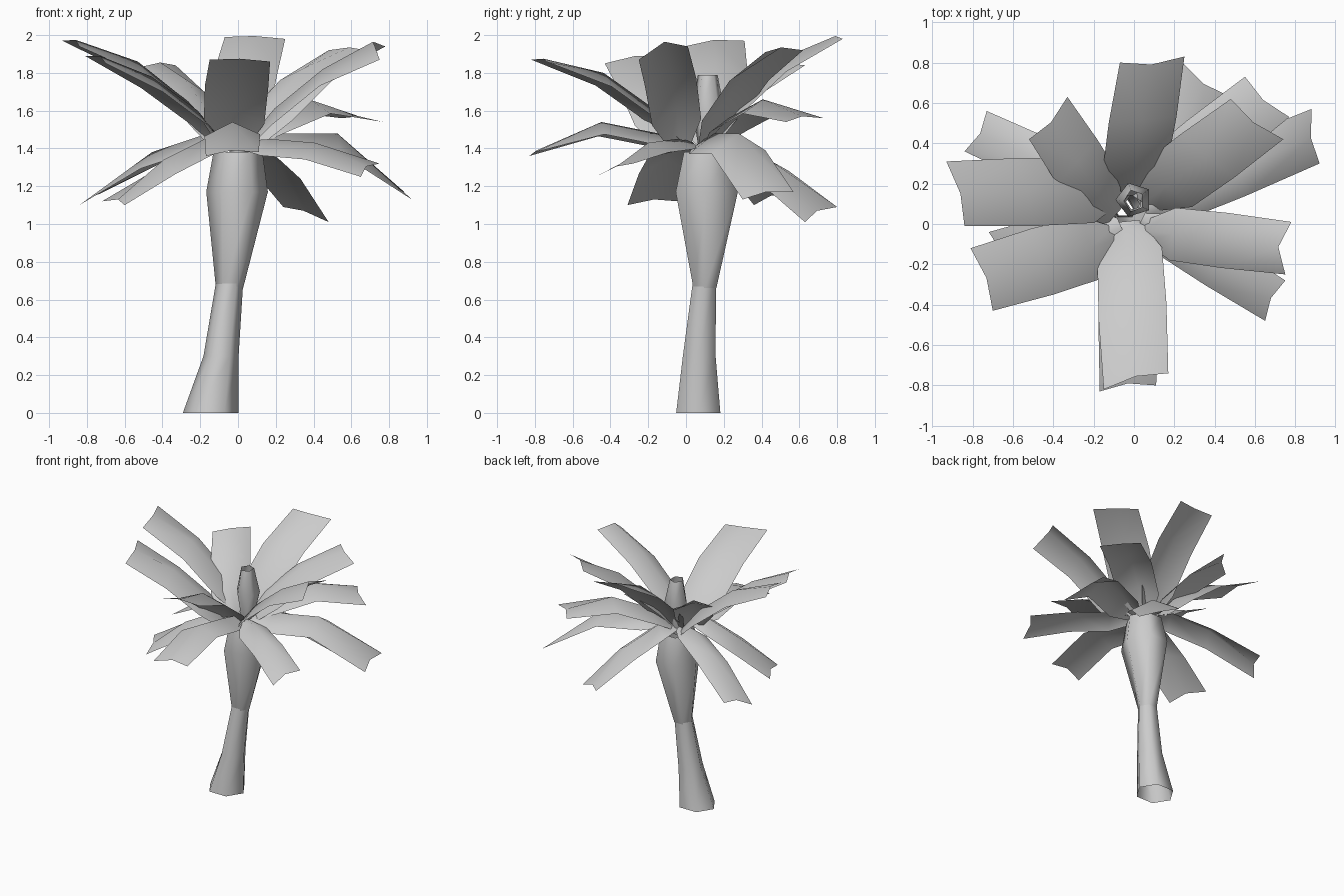
import bpy, math
from mathutils import Vector


def make(name, verts, faces):
    me = bpy.data.meshes.new(name)
    me.from_pydata(verts, [], faces)
    me.update()
    ob = bpy.data.objects.new(name, me)
    bpy.context.collection.objects.link(ob)
    for p in me.polygons:
        p.use_smooth = True
    return ob


def tube(name, rings, sides, turn=0.0):
    """Open low-poly tube through rings of (x, y, z, rx, ry)."""
    verts, faces = [], []
    for x, y, z, rx, ry in rings:
        for i in range(sides):
            a = turn + 2 * math.pi * i / sides
            verts.append((x + rx * math.cos(a), y + ry * math.sin(a), z))
    for r in range(len(rings) - 1):
        for i in range(sides):
            j = (i + 1) % sides
            faces.append((r * sides + i, r * sides + j,
                          (r + 1) * sides + j, (r + 1) * sides + i))
    return make(name, verts, faces)


def leaf(name, base, a, b, shoulder, mid, tip_ridge=0.02, notch=0.025, fold=0.07):
    """Roof-folded strip from base (x, y) to tip edge a-b; shoulder and mid are edge heights."""
    root, a, b = Vector((*base, 1.40)), Vector(a), Vector(b)
    end, half = (a + b) / 2, (b - a) / 2
    out = end - root
    out.z = 0
    out.normalize()
    flat = Vector((half.x, half.y, half.z * 0.5))
    rows = [(0.03, root.z, 0.4, 0.04), (0.22, shoulder, 1.0, fold),
            (0.57, mid, 1.05, fold), (1.0, end.z, 1.0, tip_ridge)]
    verts, faces = [], []
    for t, z, w, ridge in rows:
        c = root.lerp(end, t)
        c.z = z
        m = c + Vector((0, 0, ridge))
        h = flat * w
        if t == 1.0:
            m -= out * notch
            h = half
        verts += [c - h, m, c + h]
    for r in range(3):
        for i in range(2):
            k = r * 3 + i
            faces.append((k, k + 3, k + 4, k + 1))
    return make(name, verts, faces)


# leaning trunk: flared foot and bulging upper sleeve
tube("lower_trunk", [(-0.145, 0.065, 0, 0.147, 0.135),
                     (-0.09, 0.07, 0.3, 0.093, 0.1),
                     (-0.04, 0.1, 0.73, 0.07, 0.068)], 6)
tube("upper_trunk", [(-0.045, 0.1, 0.66, 0.072, 0.07),
                     (-0.005, 0.11, 1.17, 0.163, 0.19),
                     (0, 0.11, 1.38, 0.13, 0.14)], 6)

# rolled new shoot in the centre
tube("centre_shoot", [(0, 0.11, 1.36, 0.04, 0.04),
                      (0, 0.12, 1.6, 0.092, 0.088),
                      (0, 0.115, 1.79, 0.05, 0.055)], 5, math.pi / 5)

# rising leaves: base, tip corners, shoulder height, middle height
upper = [
    ((-0.03, 0.02), (-0.15, -0.82, 1.87), (0.17, -0.74, 1.86), 1.53, 1.73, 0.01),
    ((0.03, -0.03), (0.75, -0.25, 1.87), (0.78, 0.01, 1.94), 1.54, 1.75, 0.06, 0.05),
    ((0.03, 0.09), (0.74, 0.42, 1.91), (0.48, 0.62, 1.92), 1.55, 1.76),
    ((-0.02, 0.12), (0.25, 0.83, 1.98), (-0.07, 0.80, 1.99), 1.58, 1.81, 0.01),
    ((-0.09, 0.02), (-0.33, 0.63, 1.84), (-0.52, 0.42, 1.83), 1.53, 1.70),
    ((-0.06, 0.17), (-0.93, 0.31, 1.97), (-0.84, -0.01, 1.94), 1.56, 1.79),
    ((-0.06, -0.07), (-0.81, -0.12, 1.89), (-0.70, -0.43, 1.85), 1.53, 1.71),
]
# drooping leaves
lower = [
    ((-0.03, 0.04), (-0.17, -0.83, 1.36), (0.11, -0.80, 1.38), 1.41, 1.47),
    ((0.02, 0.04), (0.65, -0.48, 1.25), (0.75, -0.28, 1.32), 1.38, 1.36),
    ((0.03, 0.07), (0.92, 0.30, 1.13), (0.88, 0.57, 1.17), 1.38, 1.38, 0.02, 0.025, 0.1),
    ((0, 0.11), (0.77, 0.53, 1.54), (0.55, 0.73, 1.56), 1.49, 1.59),
    ((0, 0.11), (0.48, 0.63, 1.01), (0.24, 0.80, 1.09), 1.38, 1.26),
    ((-0.02, 0.11), (-0.73, 0.56, 1.16), (-0.84, 0.36, 1.10), 1.40, 1.31),
    ((-0.04, -0.02), (-0.72, -0.04, 1.12), (-0.60, -0.31, 1.10), 1.38, 1.27),
]
for i, spec in enumerate(upper):
    leaf(f"upper_leaf_{i + 1}", *spec)
for i, spec in enumerate(lower):
    leaf(f"lower_leaf_{i + 1}", *spec)
